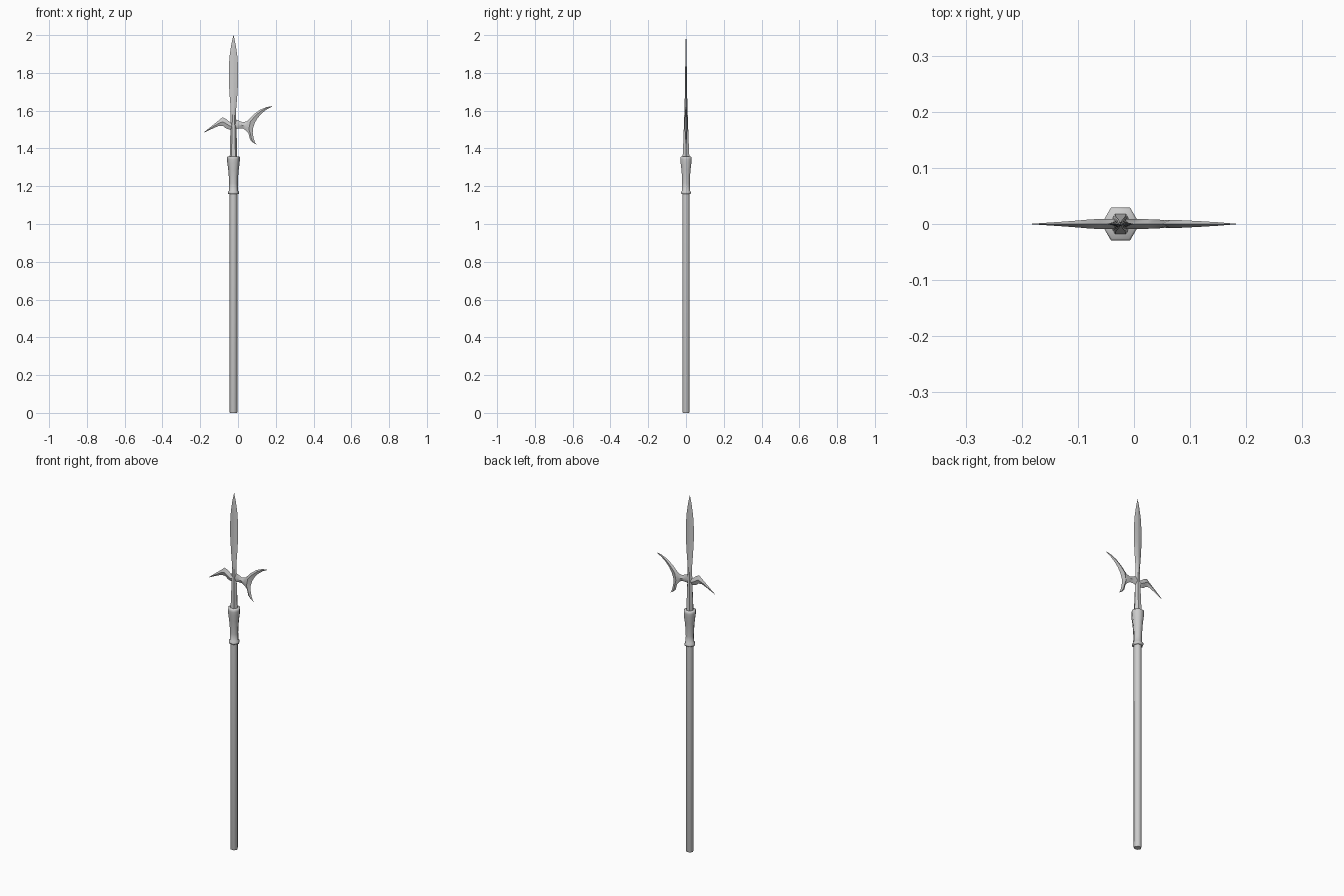
import bpy, bmesh, math

CX = -0.024  # axis of the pole


def finish(name, bm, angle):
    bmesh.ops.remove_doubles(bm, verts=bm.verts, dist=1e-5)
    bmesh.ops.recalc_face_normals(bm, faces=bm.faces)
    me = bpy.data.meshes.new(name)
    bm.to_mesh(me)
    bm.free()
    ob = bpy.data.objects.new(name, me)
    bpy.context.collection.objects.link(ob)
    bpy.ops.object.select_all(action='DESELECT')
    ob.select_set(True)
    bpy.context.view_layer.objects.active = ob
    bpy.ops.object.shade_smooth_by_angle(angle=math.radians(angle))
    return ob


def loft(name, rings, angle):
    """Skin a list of equally sized point rings and cap both ends."""
    bm = bmesh.new()
    vs = [[bm.verts.new(p) for p in r] for r in rings]
    n = len(vs[0])
    for a, b in zip(vs, vs[1:]):
        for i in range(n):
            j = (i + 1) % n
            bm.faces.new((a[i], a[j], b[j], b[i]))
    bm.faces.new(vs[0])
    bm.faces.new(vs[-1])
    return finish(name, bm, angle)


def hex_ring(z, rx, ry, flat=0.5):
    """Six-sided ring, points on the x axis; flat = width of the y faces."""
    f = rx * flat
    return [(CX + x, y, z) for x, y in
            ((rx, 0), (f, ry), (-f, ry), (-rx, 0), (-f, -ry), (f, -ry))]


def round_part(name, profile):
    return loft(name, [hex_ring(z, r, r * 0.866) for z, r in profile], 65)


def edged(name, stations, ridge=0.5):
    """Flat blade with a ridge: stations are (x1, z1, x2, z2, half thickness)."""
    rings = []
    for x1, z1, x2, z2, t in stations:
        mx, mz = x1 + (x2 - x1) * ridge, z1 + (z2 - z1) * ridge
        rings.append([(x1, 0, z1), (mx, t, mz), (x2, 0, z2), (mx, -t, mz)])
    return loft(name, rings, 40)


# pole and flared metal socket
round_part("shaft", [(0, 0.019), (0.006, 0.021), (1.18, 0.021)])
round_part("socket", [(1.158, 0.026), (1.161, 0.030), (1.169, 0.030), (1.176, 0.024),
                      (1.215, 0.023), (1.25, 0.0245), (1.29, 0.028), (1.325, 0.033),
                      (1.343, 0.034), (1.354, 0.034), (1.358, 0.030)])

# spear point: hexagonal neck turning into a leaf blade
loft("spear_blade", [hex_ring(*s) for s in (
    (1.35, 0.020, 0.018, 0.5), (1.45, 0.0175, 0.0135, 0.5),
    (1.56, 0.0145, 0.010, 0.4), (1.61, 0.0145, 0.008, 0.25),
    (1.67, 0.0195, 0.0065, 0.12), (1.75, 0.0245, 0.005, 0.08),
    (1.83, 0.0245, 0.004, 0.08), (1.89, 0.0205, 0.0035, 0.08),
    (1.95, 0.0115, 0.0025, 0.08), (2.0, 0.0005, 0.0005, 0.1))], 40)

# stem of the crescent axe blade
edged("axe_stem", [
    (-0.02, 1.556, -0.02, 1.497, 0.009), (0.0, 1.549, 0.0, 1.506, 0.009),
    (0.025, 1.538, 0.025, 1.506, 0.0085), (0.045, 1.543, 0.04, 1.497, 0.008),
    (0.066, 1.556, 0.056, 1.48, 0.006), (0.083, 1.545, 0.076, 1.495, 0.001)])

# crescent, from the upper tip to the lower tip (back edge, cutting edge)
edged("axe_crescent", [
    (0.181, 1.624, 0.182, 1.622, 0.0005), (0.150, 1.619, 0.153, 1.607, 0.003),
    (0.115, 1.604, 0.125, 1.585, 0.005), (0.080, 1.577, 0.104, 1.561, 0.0065),
    (0.050, 1.546, 0.088, 1.534, 0.0075), (0.043, 1.500, 0.079, 1.506, 0.0075),
    (0.056, 1.478, 0.078, 1.481, 0.006), (0.064, 1.447, 0.084, 1.450, 0.004),
    (0.078, 1.432, 0.091, 1.430, 0.002), (0.098, 1.420, 0.099, 1.420, 0.0005)], 0.4)

# rear beak
edged("rear_beak", [
    (-0.02, 1.545, -0.02, 1.497, 0.009), (-0.042, 1.538, -0.042, 1.499, 0.009),
    (-0.060, 1.554, -0.062, 1.505, 0.009), (-0.082, 1.565, -0.078, 1.518, 0.008),
    (-0.105, 1.546, -0.100, 1.520, 0.006), (-0.130, 1.526, -0.128, 1.508, 0.004),
    (-0.181, 1.485, -0.182, 1.483, 0.0005)])
